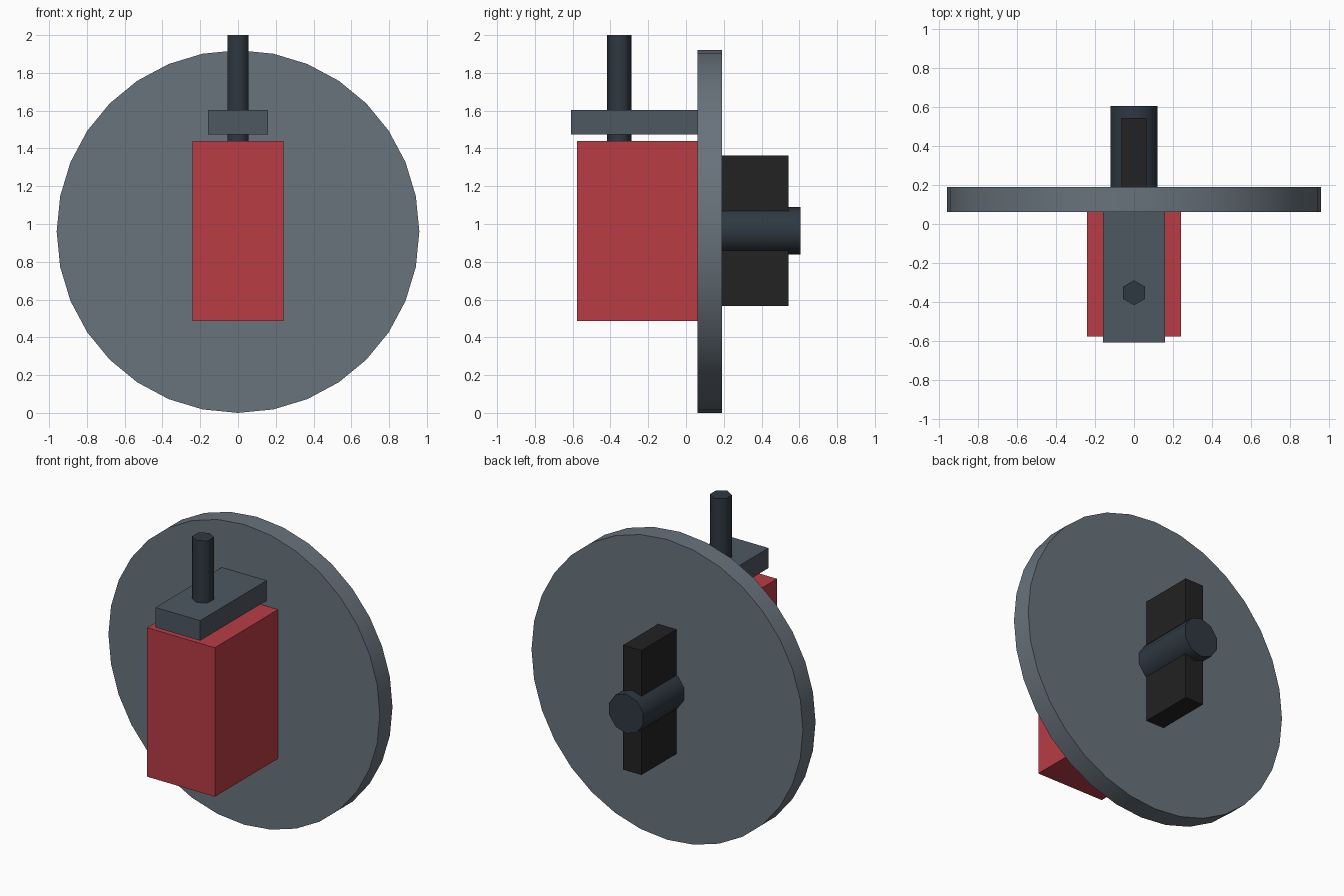
import bpy, bmesh
from math import sin, cos, pi, radians
from mathutils import Vector

if "Cube" in bpy.data.objects:
    bpy.data.objects.remove(bpy.data.objects["Cube"])


def material(name, rgb):
    m = bpy.data.materials.new(name)
    m.diffuse_color = (*rgb, 1)
    m.use_nodes = True
    m.node_tree.nodes["Principled BSDF"].inputs["Base Color"].default_value = m.diffuse_color
    return m


def finish(name, bm, mat):
    bmesh.ops.recalc_face_normals(bm, faces=bm.faces)
    me = bpy.data.meshes.new(name)
    bm.to_mesh(me)
    bm.free()
    me.materials.append(mat)
    ob = bpy.data.objects.new(name, me)
    bpy.context.collection.objects.link(ob)
    return ob


def box(name, lo, hi, mat):
    lo, hi = Vector(lo), Vector(hi)
    bm = bmesh.new()
    bmesh.ops.create_cube(bm, size=1)
    bmesh.ops.scale(bm, vec=hi - lo, verts=bm.verts)
    bmesh.ops.translate(bm, vec=(lo + hi) / 2, verts=bm.verts)
    return finish(name, bm, mat)


def prism(name, sides, radius, start, end, mat):
    """Regular prism along y or z, with one corner on the z (or y) axis."""
    start, end = Vector(start), Vector(end)
    up = Vector((0, 1, 0)) if end.z != start.z else Vector((0, 0, 1))
    bm = bmesh.new()
    ring = [bm.verts.new(start + radius * (Vector((sin(a), 0, 0)) + up * cos(a)))
            for a in (2 * pi * i / sides for i in range(sides))]
    cap = bm.faces.new(ring)
    bottom = bmesh.ops.extrude_face_region(bm, geom=[cap], use_keep_orig=True)
    bmesh.ops.translate(bm, vec=end - start,
                        verts=[v for v in bottom["geom"] if isinstance(v, bmesh.types.BMVert)])
    ob = finish(name, bm, mat)
    # rounded sides, crisp cap edges
    bpy.ops.object.select_all(action='DESELECT')
    ob.select_set(True)
    bpy.context.view_layer.objects.active = ob
    bpy.ops.object.shade_smooth_by_angle(angle=radians(65))
    return ob


slate = material("slate", (0.14, 0.17, 0.20))
steel = material("steel", (0.075, 0.095, 0.12))
dark = material("dark_steel", (0.028, 0.04, 0.053))
black = material("black", (0.016, 0.016, 0.016))
red = material("red", (0.48, 0.045, 0.06))

# round backing plate
prism("backing_disc", 32, 0.96, (0, 0.062, 0.96), (0, 0.19, 0.96), slate)

# front housing, bracket and upright pin
box("red_housing", (-0.24, -0.577, 0.487), (0.24, 0.065, 1.44), red)
box("top_bracket", (-0.158, -0.608, 1.475), (0.158, 0.065, 1.603), steel)
prism("upright_pin", 6, 0.064, (0, -0.353, 1.36), (0, -0.353, 2.0), dark)

# rear handle and spindle
box("rear_handle", (-0.065, 0.185, 0.566), (0.065, 0.543, 1.362), black)
prism("rear_spindle", 10, 0.126, (0, 0.185, 0.964), (0, 0.605, 0.964), dark)
